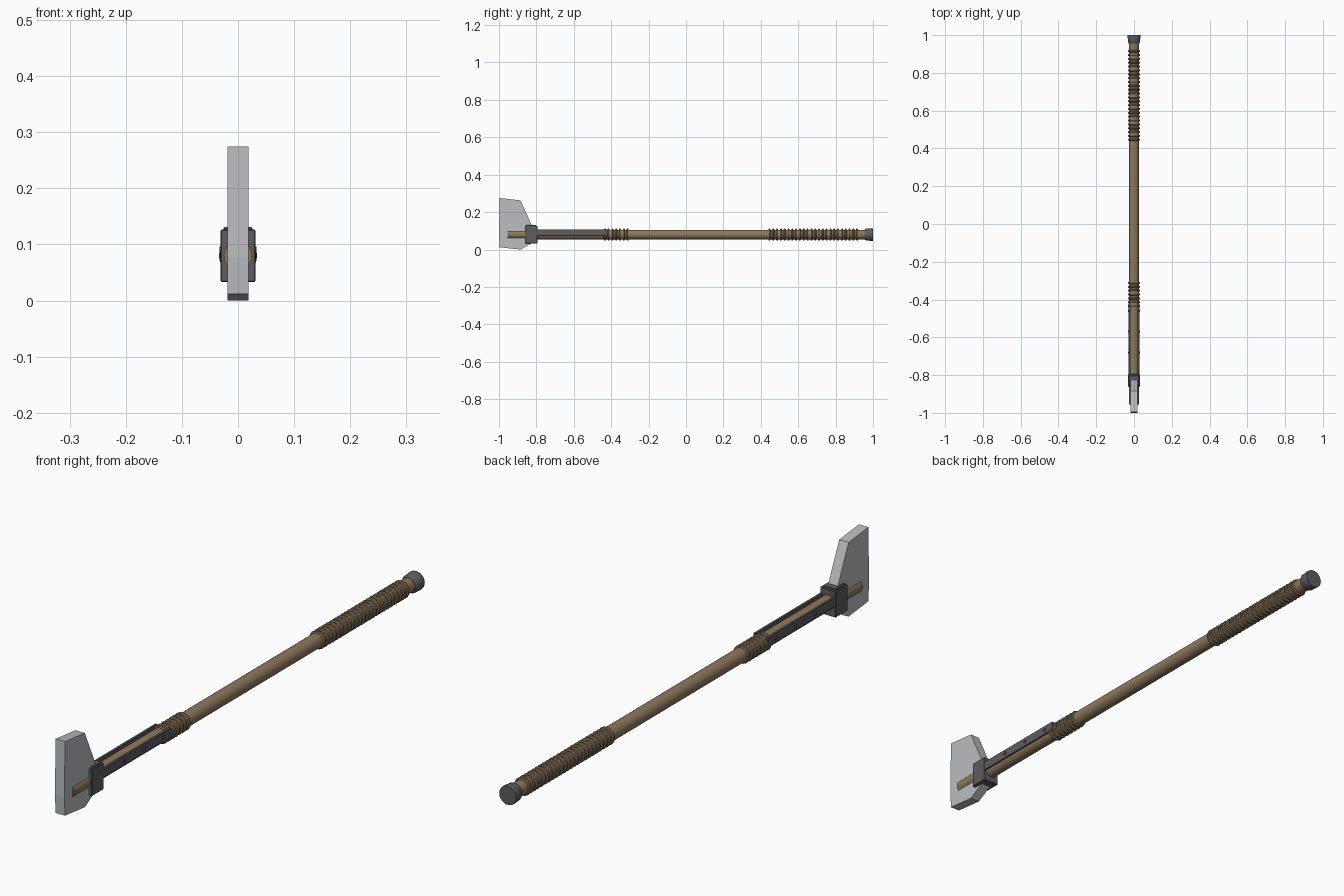
import bpy, bmesh, math

if "Cube" in bpy.data.objects:
    bpy.data.objects.remove(bpy.data.objects["Cube"])

AXIS_Z = 0.08


def material(name, rgb):
    m = bpy.data.materials.new(name)
    m.diffuse_color = (*rgb, 1)
    m.use_nodes = True
    m.node_tree.nodes["Principled BSDF"].inputs["Base Color"].default_value = m.diffuse_color
    return m


wood = material("wood", (0.27, 0.19, 0.11))
cord = material("cord", (0.24, 0.17, 0.10))
iron = material("dark_iron", (0.11, 0.11, 0.12))
steel = material("steel", (0.50, 0.51, 0.52))


def finish(name, bm, mat, smooth=False):
    bmesh.ops.recalc_face_normals(bm, faces=bm.faces)
    me = bpy.data.meshes.new(name)
    bm.to_mesh(me)
    bm.free()
    ob = bpy.data.objects.new(name, me)
    bpy.context.collection.objects.link(ob)
    me.materials.append(mat)
    if smooth:
        bpy.ops.object.select_all(action='DESELECT')
        ob.select_set(True)
        bpy.context.view_layer.objects.active = ob
        bpy.ops.object.shade_smooth_by_angle(angle=math.radians(35))
    return ob


def lathe(name, profile, mat, sides=24):
    """Turn (y, radius) pairs about the shaft axis and cap both ends."""
    bm = bmesh.new()
    rings = []
    for y, r in profile:
        rings.append([bm.verts.new((r * math.cos(2 * math.pi * i / sides), y,
                                    AXIS_Z + r * math.sin(2 * math.pi * i / sides)))
                      for i in range(sides)])
    for a, b in zip(rings, rings[1:]):
        for i in range(sides):
            j = (i + 1) % sides
            bm.faces.new((a[i], a[j], b[j], b[i]))
    bm.faces.new(rings[0])
    bm.faces.new(rings[-1])
    return finish(name, bm, mat, True)


def box(name, x, y, z, mat, bevel=0.0):
    bm = bmesh.new()
    bmesh.ops.create_cube(bm, size=1)
    for v in bm.verts:
        v.co = [(lo + hi) / 2 + c * (hi - lo) for c, (lo, hi) in zip(v.co, (x, y, z))]
    if bevel:
        bmesh.ops.bevel(bm, geom=bm.edges[:], offset=bevel, segments=1, affect='EDGES')
    return finish(name, bm, mat)


def cord_wrap(name, y0, y1, count):
    """Row of cord rings around the shaft."""
    bm = bmesh.new()
    n, m, major, minor = 24, 8, 0.0265, 0.0058
    for k in range(count):
        yc = y0 + (y1 - y0) * k / (count - 1)
        grid = []
        for i in range(n):
            a = 2 * math.pi * i / n
            row = []
            for j in range(m):
                b = 2 * math.pi * j / m
                r = major + minor * math.cos(b)
                row.append(bm.verts.new((r * math.cos(a), yc + minor * math.sin(b),
                                         AXIS_Z + r * math.sin(a))))
            grid.append(row)
        for i in range(n):
            for j in range(m):
                p, q = grid[i], grid[(i + 1) % n]
                bm.faces.new((p[j], q[j], q[(j + 1) % m], p[(j + 1) % m]))
    return finish(name, bm, cord, True)


# Shaft and its two cord wraps
lathe("shaft", [(-0.955, 0.0255), (0.96, 0.0255)], wood)
cord_wrap("rear_grip_wrap", 0.446, 0.915, 24)
cord_wrap("front_grip_wrap", -0.434, -0.312, 7)

# Flared end cap
lathe("pommel", [(0.955, 0.027), (0.965, 0.032), (0.994, 0.034), (1.0, 0.033)], iron)

# Blade slab extruded from its side outline
outline = [(-0.996, 0.275), (-0.885, 0.263), (-0.822, 0.125), (-0.805, 0.08),
           (-0.822, 0.035), (-0.885, 0.0), (-0.996, 0.012), (-1.0, 0.079)]
bm = bmesh.new()
left, right = [[bm.verts.new((x, y, z)) for y, z in outline] for x in (-0.0185, 0.0185)]
bm.faces.new(left)
bm.faces.new(right)
for i in range(len(outline)):
    j = (i + 1) % len(outline)
    bm.faces.new((left[i], left[j], right[j], right[i]))
finish("blade", bm, steel)

# Collar that holds the blade
box("collar", (-0.031, 0.031), (-0.862, -0.795), (0.033, 0.127), iron, 0.002)
box("collar_cap", (-0.026, 0.026), (-0.855, -0.802), (0.125, 0.131), iron, 0.002)

# Side straps and their rivets
for side, s in (("left", -1), ("right", 1)):
    box(side + "_strap", sorted((s * 0.021, s * 0.030)), (-0.80, -0.42),
        (0.073, 0.107), iron, 0.001)
    for k, y in enumerate((-0.46, -0.57, -0.68)):
        bm = bmesh.new()
        bmesh.ops.create_cone(bm, cap_ends=True, segments=10, radius1=0.006,
                              radius2=0.006, depth=0.006)
        for v in bm.verts:
            v.co = (s * 0.030 + v.co.z, y + v.co.x, 0.09 + v.co.y)
        finish(f"{side}_rivet_{k + 1}", bm, iron)
